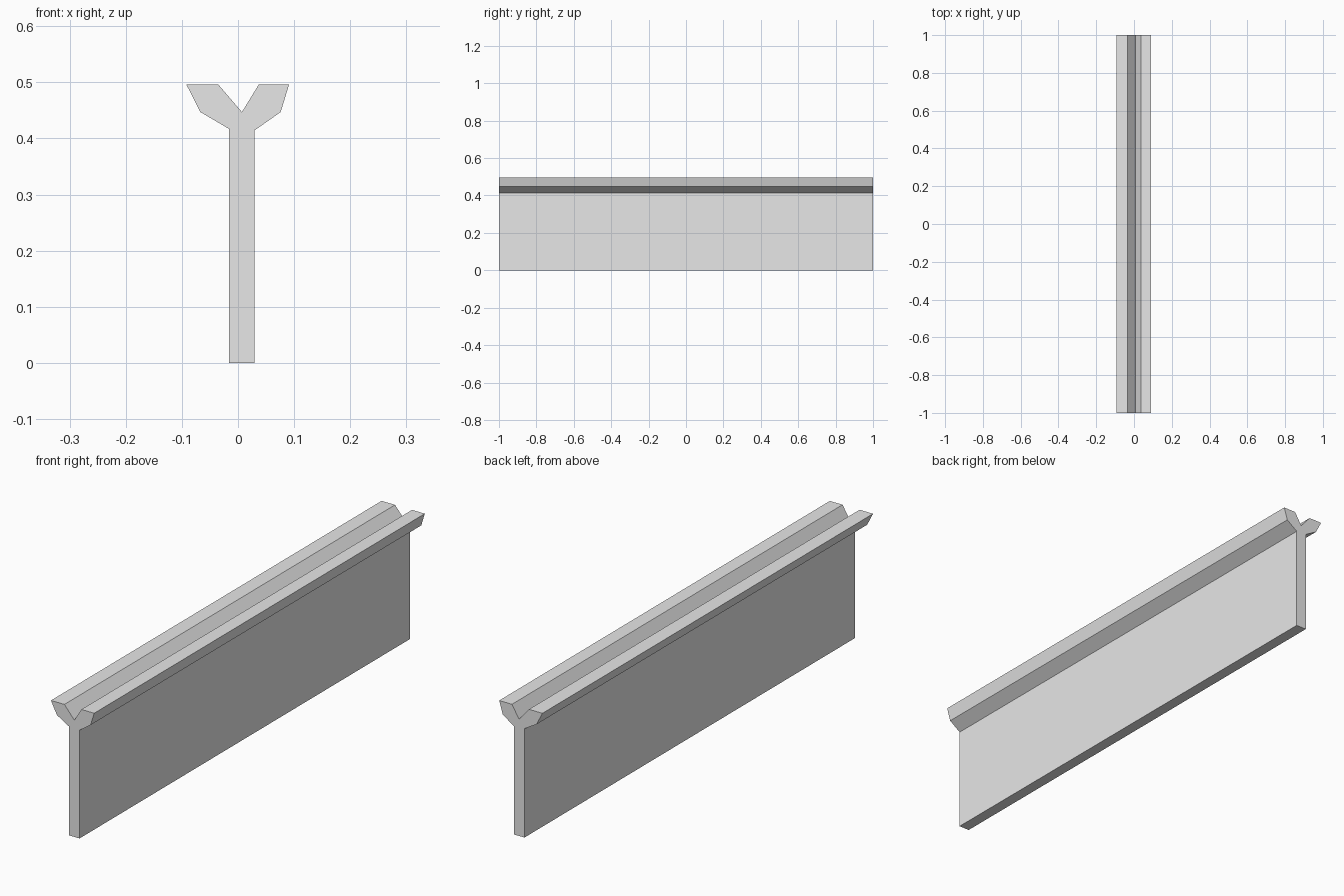
import bpy
import bmesh

cube = bpy.data.objects.get("Cube")
if cube:
    bpy.data.objects.remove(cube, do_unlink=True)

LENGTH = 2.0

# Plain grey material
grey = bpy.data.materials.new("plain grey")
grey.use_nodes = True
colour = (0.8, 0.8, 0.8, 1.0)
grey.diffuse_color = colour
grey.node_tree.nodes["Principled BSDF"].inputs["Base Color"].default_value = colour

# Y-shaped cross-section (x, z): upright web with two uneven flared arms
profile = [
    (-0.016, 0), (0.029, 0),                          # foot of the web
    (0.029, 0.414), (0.076, 0.447), (0.091, 0.496),   # left arm, outside
    (0.037, 0.496), (0.007, 0.447), (-0.035, 0.496),  # V groove
    (-0.092, 0.496), (-0.067, 0.447), (-0.016, 0.417),  # right arm, outside
]

# Extrude the section along the length of the beam
bm = bmesh.new()
section = bm.faces.new([bm.verts.new((x, -LENGTH / 2, z)) for x, z in profile])
extruded = bmesh.ops.extrude_face_region(bm, geom=[section], use_keep_orig=True)
far_end = [v for v in extruded["geom"] if isinstance(v, bmesh.types.BMVert)]
bmesh.ops.translate(bm, verts=far_end, vec=(0, LENGTH, 0))
bmesh.ops.recalc_face_normals(bm, faces=bm.faces)

mesh = bpy.data.meshes.new("grooved_beam")
bm.to_mesh(mesh)
bm.free()
mesh.materials.append(grey)
beam = bpy.data.objects.new("grooved_beam", mesh)
bpy.context.collection.objects.link(beam)
